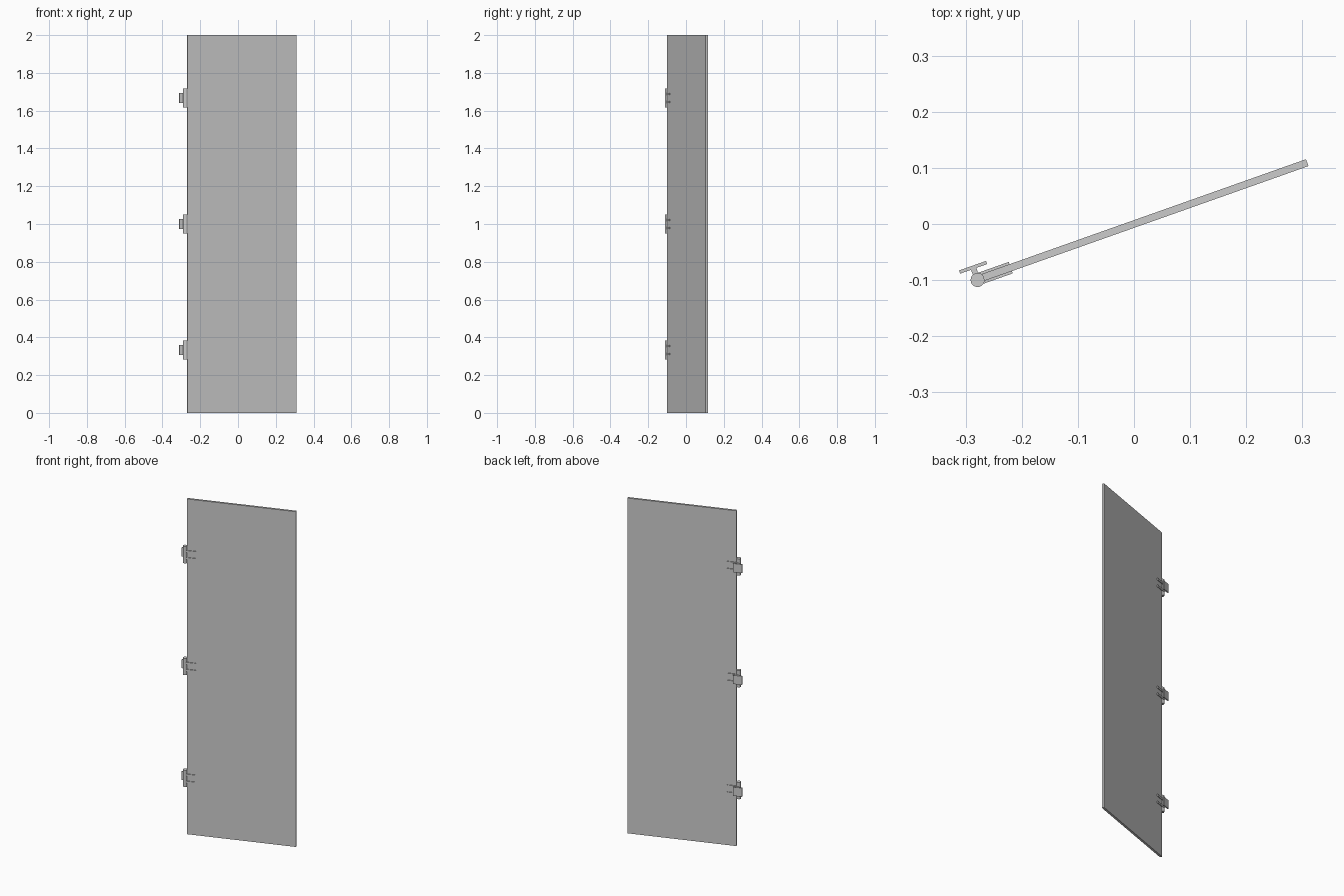
import bpy
from math import radians
from mathutils import Matrix

if "Cube" in bpy.data.objects:
    bpy.data.objects.remove(bpy.data.objects["Cube"])

# The whole door is built along x, then swung open about z
SWING = Matrix.Rotation(radians(19.5), 4, 'Z')
HINGE_X, HINGE_Y = -0.296, -0.001


def box(name, x, y, z):
    """Box from (min, max) ranges along each axis, swung with the door."""
    bpy.ops.mesh.primitive_cube_add(size=1)
    ob = bpy.context.object
    ob.name = name
    centre = [(a + b) / 2 for a, b in (x, y, z)]
    size = [b - a for a, b in (x, y, z)]
    ob.data.transform(SWING @ Matrix.Translation(centre) @ Matrix.Diagonal((*size, 1)))
    return ob


def hinge(z):
    # Barrel
    bpy.ops.mesh.primitive_cylinder_add(vertices=32, radius=0.0125, depth=0.1)
    barrel = bpy.context.object
    barrel.name = "hinge_barrel"
    barrel.data.transform(SWING @ Matrix.Translation((HINGE_X, HINGE_Y, z)))
    bpy.ops.object.shade_smooth_by_angle()

    # Wall plate and the neck joining it to the barrel
    box("hinge_wall_plate", (HINGE_X - 0.0255, HINGE_X + 0.0255),
        (0.020, 0.026), (z - 0.026, z + 0.026))
    box("hinge_neck", (HINGE_X - 0.005, HINGE_X + 0.005),
        (HINGE_Y, 0.021), (z - 0.025, z + 0.025))

    # Two pairs of straps gripping both faces of the door
    for dz in (-0.021, 0.021):
        for side in (-1, 1):
            y = sorted((side * 0.006, side * 0.0108))
            box("hinge_strap", (HINGE_X + 0.004, -0.233), y,
                (z + dz - 0.006, z + dz + 0.006))


# Door leaf
box("door_panel", (-0.285, 0.3275), (-0.0065, 0.0065), (0, 2))

# Three hinges
for height in (0.333, 1.0, 1.667):
    hinge(height)
